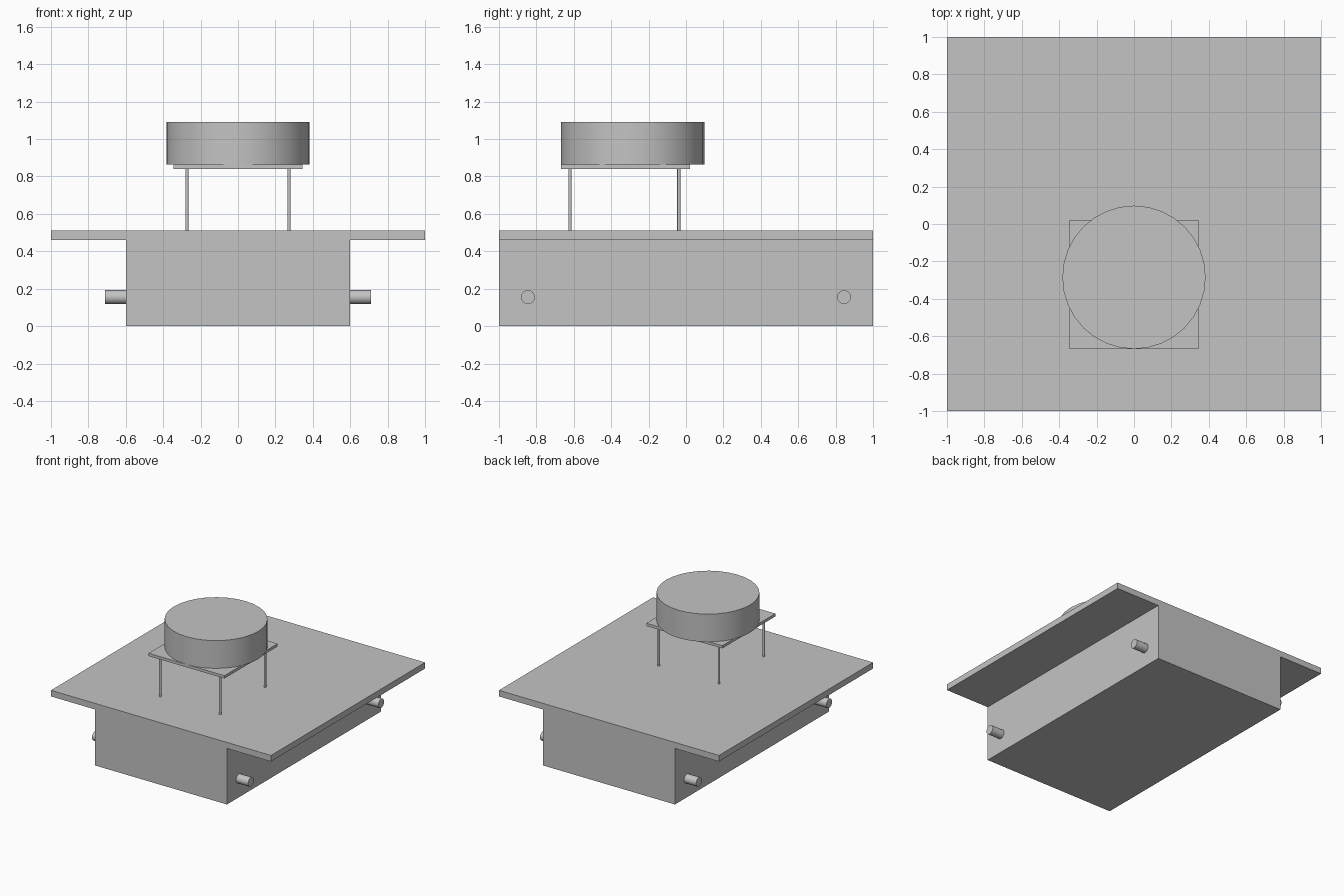
import bpy
import math

# Remove the default cube
cube = bpy.data.objects.get("Cube")
if cube:
    bpy.data.objects.remove(cube, do_unlink=True)

# Single flat grey
grey = bpy.data.materials.new("plain_grey")
grey.use_nodes = True
colour = (0.55, 0.55, 0.55, 1)
grey.diffuse_color = colour
grey.node_tree.nodes["Principled BSDF"].inputs["Base Color"].default_value = colour


def box(name, low, high):
    """Box spanning two opposite corners."""
    centre = [(a + b) / 2 for a, b in zip(low, high)]
    bpy.ops.mesh.primitive_cube_add(size=1, location=centre)
    obj = bpy.context.object
    obj.name = name
    obj.scale = [b - a for a, b in zip(low, high)]
    bpy.ops.object.transform_apply(location=False, rotation=False, scale=True)
    obj.data.materials.append(grey)
    return obj


def cylinder(name, radius, length, centre, sides, along_x=False):
    """Smooth-sided cylinder along z, or along x."""
    turn = (0, math.pi / 2, 0) if along_x else (0, 0, 0)
    bpy.ops.mesh.primitive_cylinder_add(vertices=sides, radius=radius, depth=length,
                                        location=centre, rotation=turn)
    obj = bpy.context.object
    obj.name = name
    obj.data.materials.append(grey)
    bpy.ops.object.shade_smooth_by_angle(angle=math.radians(35))
    return obj


# Main body and overhanging deck
box("body", (-0.6, -1, 0), (0.6, 1, 0.46))
box("deck", (-1, -1, 0.46), (1, 1, 0.51))

# Side pegs
for side, x in (("left", 0.65), ("right", -0.65)):
    for end, y in (("front", -0.845), ("back", 0.845)):
        cylinder(f"peg_{end}_{side}", 0.037, 0.12, (x, y, 0.155), 24, along_x=True)

# Raised platform on four thin posts
for side, x in (("left", 0.273), ("right", -0.273)):
    for end, y in (("front", -0.62), ("back", -0.038)):
        cylinder(f"post_{end}_{side}", 0.009, 0.33, (x, y, 0.675), 16)
box("platform", (-0.345, -0.668, 0.84), (0.345, 0.022, 0.863))

# Drum resting on the platform
cylinder("drum", 0.383, 0.228, (0, -0.285, 0.977), 32)
